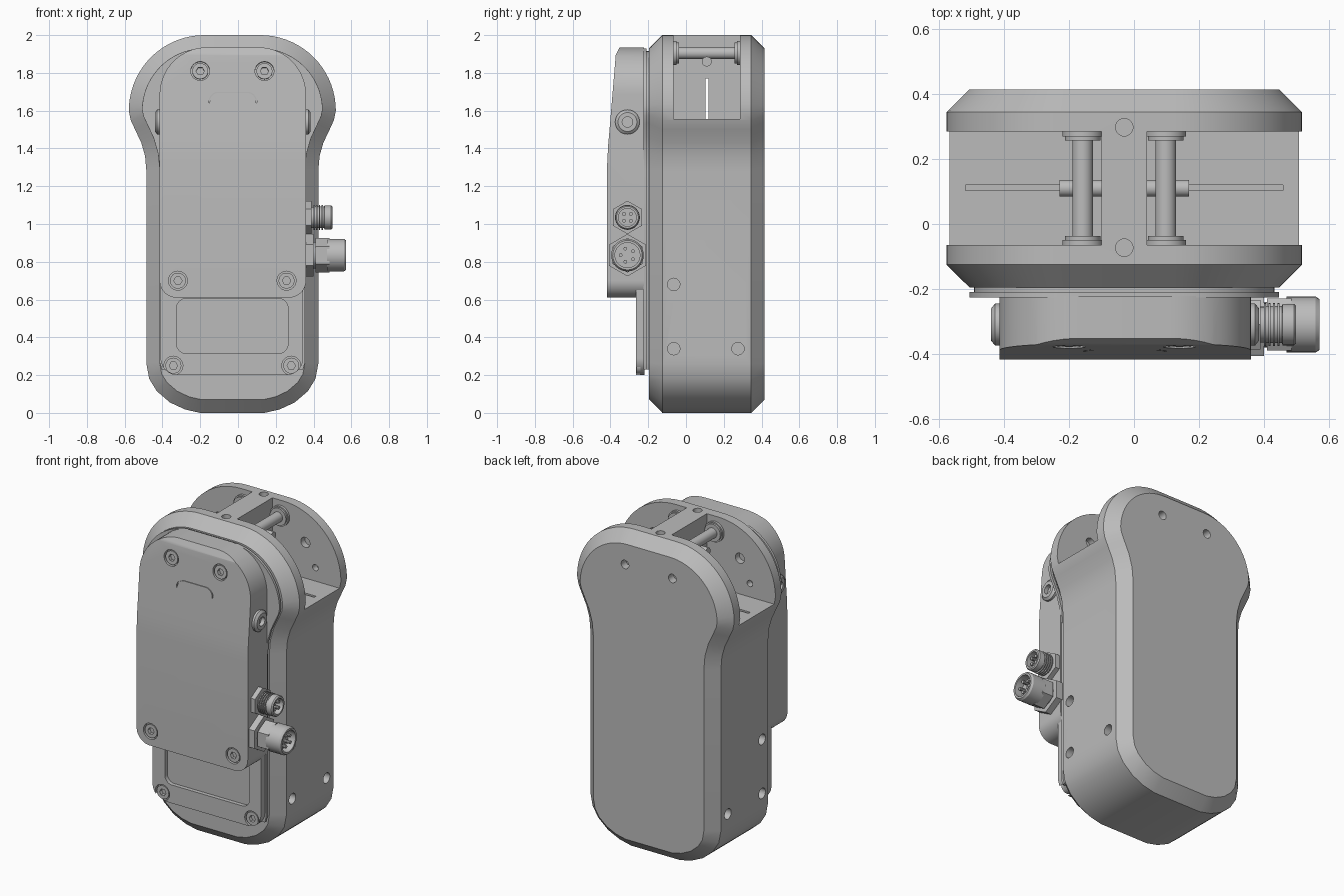
import bpy, bmesh, math
from mathutils import Vector, Matrix

if "Cube" in bpy.data.objects:
    bpy.data.objects.remove(bpy.data.objects["Cube"], do_unlink=True)

grey = bpy.data.materials.new("machined grey")
grey.use_nodes = True
colour = (0.5, 0.5, 0.5, 1)
grey.diffuse_color = colour
grey.node_tree.nodes["Principled BSDF"].inputs["Base Color"].default_value = colour

CX = -0.03  # body centre line


def finish(name, bm):
    bmesh.ops.recalc_face_normals(bm, faces=bm.faces)
    mesh = bpy.data.meshes.new(name)
    bm.to_mesh(mesh)
    bm.free()
    mesh.materials.append(grey)
    ob = bpy.data.objects.new(name, mesh)
    bpy.context.collection.objects.link(ob)
    return ob


def loft(name, loops):
    """Closed solid through matching loops of points."""
    bm = bmesh.new()
    rings = [[bm.verts.new(p) for p in loop] for loop in loops]
    for a, b in zip(rings, rings[1:]):
        for i in range(len(a)):
            j = (i + 1) % len(a)
            bm.faces.new((a[i], a[j], b[j], b[i]))
    bm.faces.new(rings[0])
    bm.faces.new(rings[-1])
    return finish(name, bm)


def slab(name, outline, y0, y1):
    return loft(name, [[(x, y, z) for x, z in outline] for y in (y0, y1)])


def box(name, x0, x1, y0, y1, z0, z1):
    return slab(name, [(x0, z0), (x1, z0), (x1, z1), (x0, z1)], y0, y1)


def turned(name, centre, axis, rings, n=32):
    """Stack of (distance, radius) rings along an axis."""
    rot = Vector((0, 0, 1)).rotation_difference(Vector(axis)).to_matrix()
    loops = []
    for d, r in rings:
        loops.append([Vector(centre) + rot @ Vector((r * math.cos(2 * math.pi * i / n),
                      r * math.sin(2 * math.pi * i / n), d)) for i in range(n)])
    return loft(name, loops)


def rod(name, centre, axis, r, d0, d1, n=32):
    return turned(name, centre, axis, [(d0, r), (d1, r)], n)


def combine(ob, cutters, operation="DIFFERENCE"):
    for c in cutters:
        mod = ob.modifiers.new("cut", "BOOLEAN")
        mod.operation, mod.object, mod.solver = operation, c, "EXACT"
    dg = bpy.context.evaluated_depsgraph_get()
    old = ob.data
    ob.data = bpy.data.meshes.new_from_object(ob.evaluated_get(dg))
    ob.modifiers.clear()
    bpy.data.meshes.remove(old)
    for c in cutters:
        bpy.data.objects.remove(c, do_unlink=True)


def rounded(x0, x1, z0, z1, rb, rt, n=10):
    """Rounded rectangle with bottom and top corner radii."""
    pts = []
    corners = [(x1 - rt, z1 - rt, rt), (x0 + rt, z1 - rt, rt),
               (x0 + rb, z0 + rb, rb), (x1 - rb, z0 + rb, rb)]
    for k, (x, z, r) in enumerate(corners):
        for i in range(n + 1):
            a = math.pi / 2 * (k + i / n)
            pts.append((x + r * math.cos(a), z + r * math.sin(a)))
    return pts


def inset(loop, d):
    """Shift a counter-clockwise outline inward."""
    out, n = [], len(loop)
    for i in range(n):
        p, q, s = (Vector(loop[(i + k) % n]) for k in (-1, 0, 1))
        a, b = (q - p).normalized(), (s - q).normalized()
        na, nb = Vector((-a.y, a.x)), Vector((-b.y, b.x))
        m = (na + nb).normalized()
        out.append(tuple(q + m * d / max(m.dot(na), 0.3)))
    return out


# Body outline: narrow lower case, wide round head
half = [(0.17, 0), (0.25, 0.018), (0.33, 0.055), (0.4, 0.115), (0.44, 0.18),
        (0.455, 0.26), (0.455, 1.28), (0.462, 1.36), (0.482, 1.43), (0.515, 1.5),
        (0.538, 1.55)]
half += [(0.148 + 0.4 * math.cos(math.pi / 36 * i), 1.6 + 0.4 * math.sin(math.pi / 36 * i))
         for i in range(19)]
outline = [(CX + u, z) for u, z in half] + [(CX - u, z) for u, z in reversed(half)]
small = inset(outline, 0.07)

body = loft("body", [[(x, y, z) for x, z in loop] for y, loop in
                     ((-0.195, small), (-0.125, outline), (0.345, outline), (0.415, small))])
cuts = [box("cut_left", 0.04, 1, -0.065, 0.285, 1.555, 2.2),
        box("cut_right", -1, -0.1, -0.065, 0.285, 1.555, 2.2),
        box("cut_slit", -0.52, 0.46, 0.103, 0.12, 1.5, 1.77)]
for s in (-1, 1):
    for y, z in ((-0.065, 0.68), (-0.065, 0.34), (0.275, 0.34)):
        cuts.append(rod("cut_side", (CX + s * 0.455, y, z), (s, 0, 0), 0.033, -0.06, 0.05, 20))
    cuts.append(rod("cut_back", (CX + s * 0.165, 0.415, 1.8), (0, 1, 0), 0.027, -0.05, 0.05, 20))
    # Holes in the cavity cheeks
    for u, z, r in ((0.3, 1.78, 0.032), (0.37, 1.64, 0.02)):
        cuts.append(rod("cut_cheek", (CX + s * u, 0.285, z), (0, 1, 0), r, -0.02, 0.04, 20))
        cuts.append(rod("cut_cheek", (CX + s * u, -0.065, z), (0, -1, 0), r, -0.02, 0.04, 20))
for y in (-0.073, 0.298):
    cuts.append(rod("cut_top", (CX, y, 2), (0, 0, 1), 0.027, -0.06, 0.05, 20))
combine(body, cuts)

# Cross rods with end flanges and locating pegs beside the centre post
for s, side in ((1, "left"), (-1, "right")):
    x = CX + s * 0.128
    turned(side + "_cross_rod", (x, 0, 1.905), (0, 1, 0),
           [(-0.067, 0.063), (-0.05, 0.063), (-0.05, 0.055), (-0.037, 0.055), (-0.037, 0.032),
            (0.258, 0.032), (0.258, 0.055), (0.27, 0.055), (0.27, 0.063), (0.287, 0.063)])
    rod(side + "_peg", (CX + s * 0.06, 0.11, 1.86), (s, 0, 0), 0.026, 0, 0.14, 20)

# Thin stepped plate between body and cover
for name, d, y0, y1 in (("gasket", 0.085, -0.212, -0.19), ("mounting_plate", 0.07, -0.226, -0.21)):
    slab(name, [(x, max(z, 0.23)) for x, z in inset(outline, d)], y0, y1)


def screw(name, x, y, z, normal):
    """Countersunk head with a star socket."""
    head = rod(name, (x, y, z), normal, 0.042, -0.045, -0.004)
    star = [turned("cut_star", (x, y, z), normal, [(-0.025, 0.022), (0.02, 0.022)], 6)]
    combine(head, star)
    return rod("cut_" + name, (x, y, z), normal, 0.05, -0.025, 0.04)


# Lower plate with a recessed window
lower = slab("lower_plate", rounded(-0.41, 0.345, 0.2, 0.8, 0.09, 0.02), -0.265, -0.22)
cuts = [slab("cut_window", rounded(-0.325, 0.265, 0.315, 0.605, 0.05, 0.05), -0.3, -0.24)]
cuts += [screw("lower_screw", x, -0.265, 0.25, (0, -1, 0)) for x in (-0.342, 0.282)]
combine(lower, cuts)

# Cover: rounded front outline crossed with a leaning side profile
cover = slab("cover", rounded(-0.415, 0.36, 0.61, 1.935, 0.09, 0.25, 14), -0.44, -0.222)
side = [(-0.2, 0.5), (-0.417, 0.5), (-0.417, 1.32), (-0.412, 1.42), (-0.403, 1.52),
        (-0.372, 1.895), (-0.345, 1.95), (-0.2, 1.95)]
combine(cover, [loft("side_profile", [[(x, y, z) for y, z in side] for x in (-0.6, 0.6)])],
        "INTERSECT")
lean = Vector((0, -1, 0.083)).normalized()
cuts = [screw("cover_screw", x, -0.379, 1.81, lean) for x in (-0.2, 0.14)]
cuts += [screw("cover_screw", x, -0.417, 0.7, (0, -1, 0)) for x in (-0.318, 0.257)]
# Fine groove marking the top of the cover
arch = rounded(-0.155, 0.1, 1.5, 1.7, 0.02, 0.05)[:22]
arch = [(0.1, 1.645)] + arch + [(-0.155, 1.645)]
groove = arch + [(CX + (x - CX) * 0.96, z - 0.006) for x, z in reversed(arch)]
cuts.append(slab("cut_groove", groove, -0.46, -0.384))
combine(cover, cuts)

# Side plugs with a socket hole
for s, x in ((1, 0.355), (-1, -0.41)):
    plug = turned("side_plug", (x, -0.31, 1.54), (s, 0, 0),
                  [(-0.02, 0.065), (0.018, 0.065), (0.03, 0.05)])
    combine(plug, [rod("cut_plug", (x, -0.31, 1.54), (s, 0, 0), 0.028, 0.005, 0.06, 20)])


def connector(name, z, rings, r, end, pins):
    """Round plug body with a hollow end and contact pins."""
    shell = turned(name, (0, -0.31, z), (1, 0, 0), rings)
    combine(shell, [rod("cut_socket", (0, -0.31, z), (1, 0, 0), r, end - 0.05, end + 0.05)])
    for i in range(pins):
        a = 2 * math.pi * (i + 0.5) / pins
        rod(name + "_pin", (0, -0.31 + r * 0.55 * math.cos(a), z + r * 0.55 * math.sin(a)),
            (1, 0, 0), 0.01, end - 0.06, end - 0.01, 10)


# Upper threaded connector
thread = [(0.35, 0.055), (0.4, 0.055)]
for i in range(4):
    d = 0.4 + i * 0.014
    thread += [(d, 0.066), (d + 0.007, 0.066), (d + 0.007, 0.057), (d + 0.014, 0.057)]
thread += [(0.458, 0.064), (0.493, 0.064), (0.5, 0.058)]
connector("upper_connector", 1.035, thread, 0.047, 0.5, 4)
rod("upper_connector_nut", (0, -0.31, 1.035), (1, 0, 0), 0.088, 0.355, 0.39, 6)

# Lower connector with stacked nuts
connector("lower_connector", 0.835, [(0.35, 0.07), (0.47, 0.07), (0.47, 0.086), (0.56, 0.086),
                                     (0.572, 0.078)], 0.066, 0.572, 5)
rod("lower_connector_nut", (0, -0.31, 0.835), (1, 0, 0), 0.112, 0.355, 0.4, 6)
rod("lower_connector_collar", (0, -0.31, 0.835), (1, 0, 0), 0.092, 0.41, 0.485, 6)

# Smooth shading with crisp edges
bpy.ops.object.select_all(action="DESELECT")
for ob in bpy.context.collection.objects:
    if ob.type == "MESH" and ob.data.materials and ob.data.materials[0] == grey:
        ob.select_set(True)
        bpy.context.view_layer.objects.active = ob
bpy.ops.object.shade_smooth_by_angle(angle=math.radians(30))
